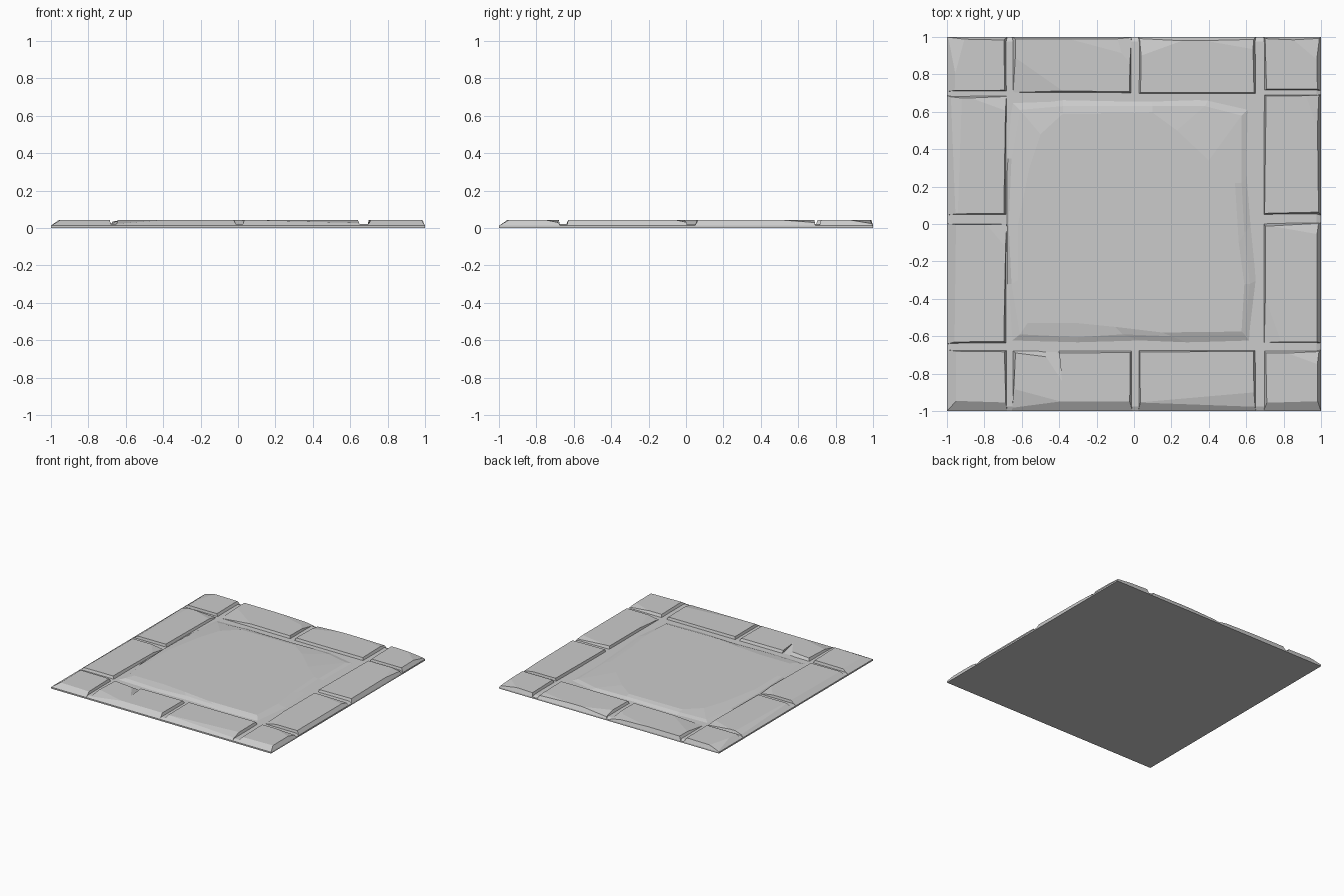
import bpy, bmesh, math, random
from mathutils import Vector

if "Cube" in bpy.data.objects:
    bpy.data.objects.remove(bpy.data.objects["Cube"])

random.seed(4)
TOP, MORTAR, EDGE = 0.042, 0.022, 0.012


def loft(name, loops, chips=()):
    """Closed solid through stacked loops of equal length, then cut by chip planes."""
    bm = bmesh.new()
    rings = [[bm.verts.new(p) for p in loop] for loop in loops]
    n = len(rings[0])
    for lo, hi in zip(rings, rings[1:]):
        for i in range(n):
            j = (i + 1) % n
            bm.faces.new((lo[i], lo[j], hi[j], hi[i]))
    bm.faces.new(rings[0][::-1])
    bm.faces.new(rings[-1])
    for x, y, angle, slope in chips:
        a = math.radians(angle)
        normal = Vector((math.cos(a) * slope, math.sin(a) * slope, 1))
        cut = bmesh.ops.bisect_plane(bm, geom=bm.verts[:] + bm.edges[:] + bm.faces[:],
                                     plane_co=(x, y, TOP), plane_no=normal, clear_outer=True)
        edges = [e for e in cut["geom_cut"] if isinstance(e, bmesh.types.BMEdge)]
        bmesh.ops.holes_fill(bm, edges=edges)
    bmesh.ops.recalc_face_normals(bm, faces=bm.faces[:])
    mesh = bpy.data.meshes.new(name)
    bm.to_mesh(mesh)
    bm.free()
    obj = bpy.data.objects.new(name, mesh)
    bpy.context.collection.objects.link(obj)
    return obj


def square(r, z):
    return [(-r, -r, z), (r, -r, z), (r, r, z), (-r, r, z)]


def stone(name, x0, x1, y0, y1, chips=(), notch=()):
    """Border stone: jittered flat top, steep joint sides, sloped outer sides."""
    def spread(v, way):
        return way if abs(v) > 0.9 else v + way * 0.012
    bx0, bx1, by0, by1 = spread(x0, -1), spread(x1, 1), spread(y0, -1), spread(y1, 1)

    def j(x, y):
        return (x + random.uniform(-.007, .007), y + random.uniform(-.007, .007), TOP)
    top = [j(x0, y0), j(x1, y0), j(x1, y1)] + [(x, y, TOP) for x, y in notch] + [j(x0, y1)]
    base = [(bx0, by0, EDGE), (bx1, by0, EDGE), (bx1, by1, EDGE)]
    base += [(x, by1, EDGE) for x, y in notch] + [(bx0, by1, EDGE)]
    loft(name, [base, top], chips)


# mortar bed with a softened rim
loft("mortar_bed", [square(1, 0), square(1, EDGE), square(0.975, MORTAR)])

L, R, B, T = -0.955, 0.98, -0.95, 0.985

# corner stones
stone("corner_back_left", L, -0.69, 0.72, T, [(-0.93, 0.9, 165, 0.3)])
stone("corner_back_right", 0.705, R, 0.725, T, [(0.93, 0.92, 50, 0.2)])
stone("corner_front_left", L, -0.69, B, -0.685)
stone("corner_front_right", 0.705, R, B, -0.685, [(0.9, -0.72, 70, 0.2)])

# back row
stone("back_stone_left", -0.64, -0.025, 0.71, T,
      [(-0.45, 0.76, 235, 0.13), (-0.2, 0.95, 75, 0.12), (-0.08, 0.93, 40, 0.25)])
stone("back_stone_right", 0.035, 0.64, 0.705, T,
      [(0.12, 0.93, 110, 0.2), (0.55, 0.95, 80, 0.15)])

# front row, the left stone has a split in its inner edge
stone("front_stone_left", -0.64, -0.02, B, -0.685, [(-0.5, -0.92, 255, 0.2)],
      notch=[(-0.40, -0.69), (-0.385, -0.84), (-0.47, -0.71)])
stone("front_stone_right", 0.035, 0.64, B, -0.685, [(0.3, -0.93, 275, 0.2)])

# side columns
stone("left_stone_back", L, -0.69, 0.06, 0.675,
      [(-0.78, 0.64, 70, 0.2), (-0.93, 0.4, 178, 0.25)])
stone("left_stone_front", L, -0.69, -0.63, -0.01, [(-0.74, -0.06, 40, 0.2)])
stone("right_stone_back", 0.705, R, 0.06, 0.68, [(0.95, 0.6, 20, 0.2)])
stone("right_stone_front", 0.705, R, -0.625, -0.005,
      [(0.74, -0.5, 200, 0.2), (0.9, -0.04, 80, 0.2)])

# centre slab: foot outline, worn rim, flat top
foot = [(-.66, -.63), (-.3, -.64), (.05, -.63), (.3, -.64), (.62, -.63), (.66, -.3), (.63, 0),
        (.61, .25), (.62, .62), (.4, .67), (.1, .66), (-.38, .67), (-.66, .66), (-.68, .35),
        (-.68, 0), (-.68, -.32)]
rim = [(-.61, -.59), (-.3, -.605), (-.06, -.59), (.2, -.60), (.59, -.59), (.62, -.32),
       (.59, -.05), (.575, .22), (.575, .58), (.38, .63), (.1, .63), (-.38, .63), (-.61, .61),
       (-.655, .35), (-.67, 0), (-.655, -.32)]
flat = [(-.57, -.53), (-.3, -.53), (-.1, -.55), (.15, -.58), (.575, -.575), (.59, -.32),
        (.56, -.1), (.54, .22), (.40, .34), (.23, .50), (.1, .595), (-.38, .59), (-.5, .48),
        (-.56, .3), (-.62, 0), (-.62, -.3)]
rim_z = [.034, .033, .036, .035, .036, .031, .036, .034, .031, .030, .035, .034, .030, .031, .034, .035]
loft("centre_slab", [
    [(x, y, MORTAR - 0.003) for x, y in foot],
    [(x, y, z) for (x, y), z in zip(rim, rim_z)],
    [(x, y, TOP) for x, y in flat]])
